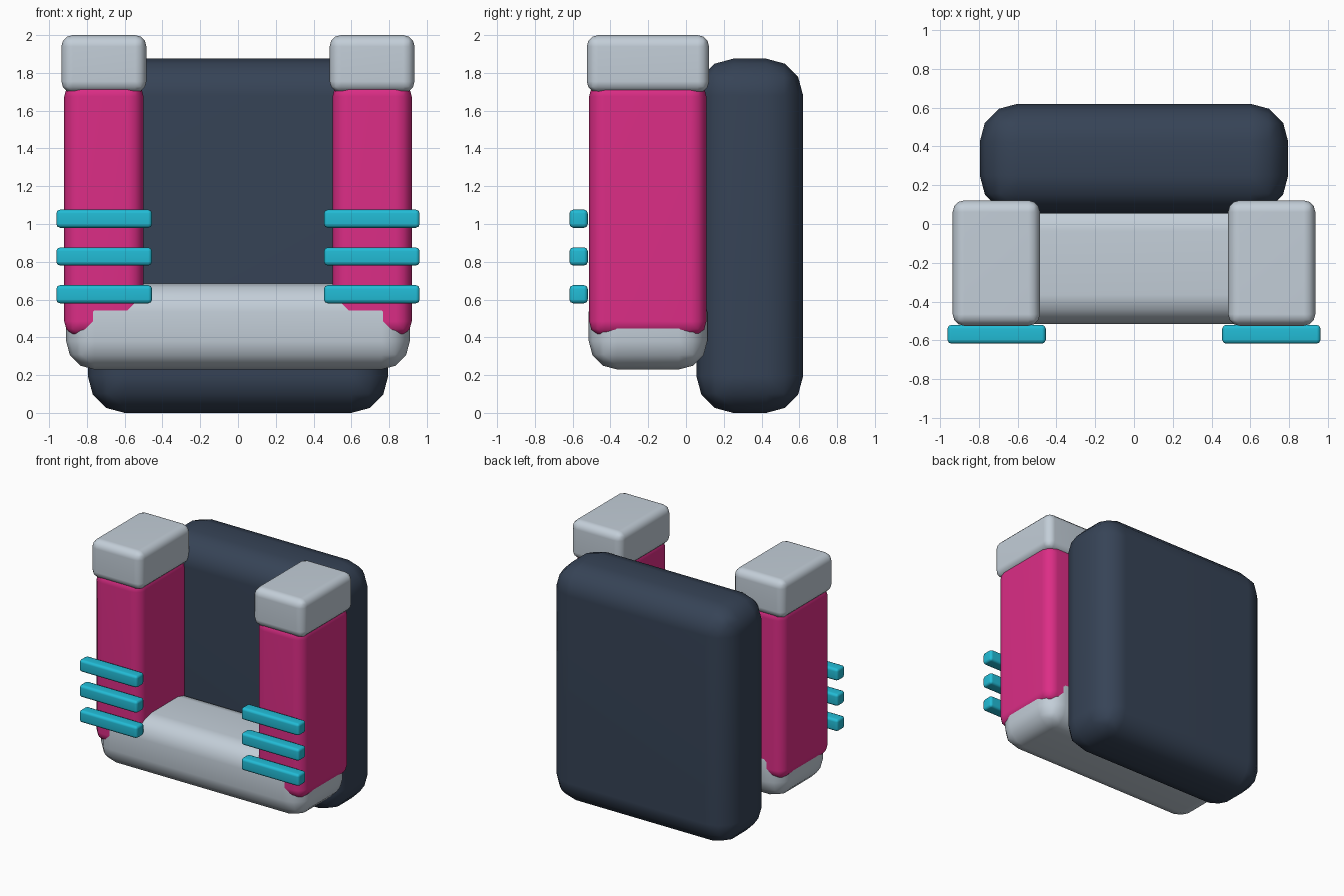
import bpy, bmesh, math

if "Cube" in bpy.data.objects:
    bpy.data.objects.remove(bpy.data.objects["Cube"])


def material(name, hex_code):
    srgb = [int(hex_code[i:i + 2], 16) / 255 for i in (0, 2, 4)]
    lin = [c / 12.92 if c <= 0.04045 else ((c + 0.055) / 1.055) ** 2.4 for c in srgb]
    m = bpy.data.materials.new(name)
    m.diffuse_color = (*lin, 1)
    m.use_nodes = True
    m.node_tree.nodes["Principled BSDF"].inputs["Base Color"].default_value = m.diffuse_color
    return m


navy = material("dark slate", "364356")
grey = material("light grey", "C3CED8")
pink = material("magenta", "DC2D86")
cyan = material("cyan", "22BCD6")


def rounded_box(name, x, y, z, bevel, mat, segments=3):
    """Box between (min, max) pairs on each axis, with rounded edges."""
    bm = bmesh.new()
    bmesh.ops.create_cube(bm, size=1)
    for v in bm.verts:
        for i, (lo, hi) in enumerate((x, y, z)):
            v.co[i] = hi if v.co[i] > 0 else lo
    bmesh.ops.bevel(bm, geom=bm.edges[:], offset=bevel, segments=segments,
                    profile=0.5, affect='EDGES')
    mesh = bpy.data.meshes.new(name)
    for f in bm.faces:
        f.smooth = True
    bm.to_mesh(mesh)
    bm.free()
    mesh.materials.append(mat)
    obj = bpy.data.objects.new(name, mesh)
    bpy.context.collection.objects.link(obj)
    # Keep the large faces flat while the rounded edges stay smooth
    wn = obj.modifiers.new("flat faces", 'WEIGHTED_NORMAL')
    wn.keep_sharp = True
    return obj


# Back slab and the lower cross block
rounded_box("back_slab", (-0.795, 0.795), (0.055, 0.62), (0.0, 1.875), 0.195, navy)
rounded_box("lower_block", (-0.91, 0.91), (-0.515, 0.113), (0.23, 0.685), 0.15, grey)

# Mirrored uprights, caps and front bars
for side, s in (("left", -1), ("right", 1)):
    def span(a, b):
        return tuple(sorted((s * a, s * b)))

    rounded_box(f"{side}_upright", span(0.5, 0.92), (-0.513, 0.108), (0.4, 1.76), 0.085, pink)
    rounded_box(f"{side}_cap", span(0.485, 0.935), (-0.525, 0.122), (1.695, 2.0), 0.06, grey)
    for i in range(3):
        zc = 0.628 + 0.2 * i
        rounded_box(f"{side}_bar_{i + 1}", span(0.455, 0.962), (-0.617, -0.52),
                    (zc - 0.048, zc + 0.048), 0.02, cyan, 2)
